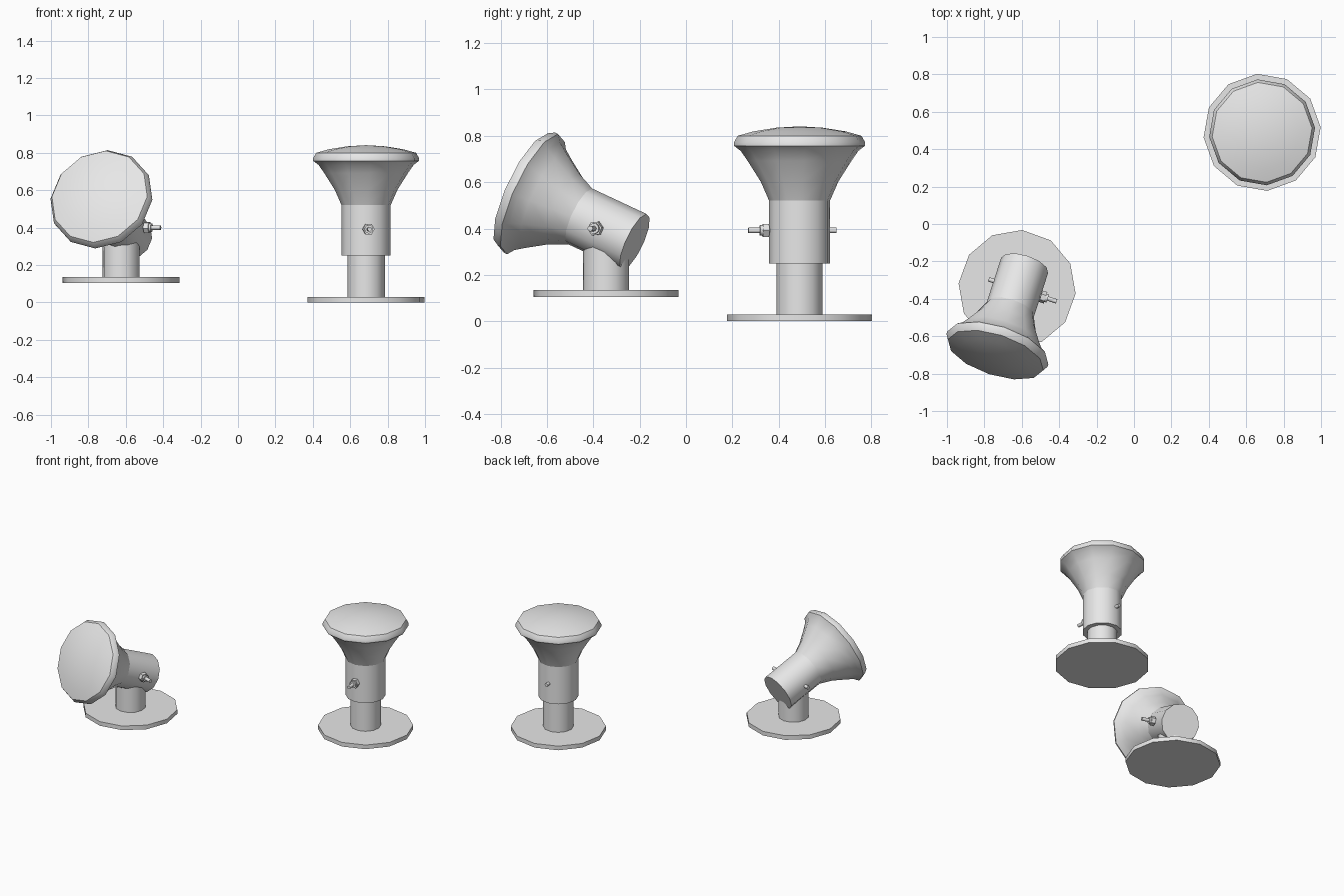
import bpy, bmesh, math
from mathutils import Matrix, Vector

cube = bpy.data.objects.get("Cube")
if cube:
    bpy.data.objects.remove(cube)

grey = bpy.data.materials.new("light_grey")
grey.use_nodes = True
grey.diffuse_color = (0.8, 0.8, 0.8, 1)
grey.node_tree.nodes["Principled BSDF"].inputs["Base Color"].default_value = (0.8, 0.8, 0.8, 1)


def lathe(name, profile, matrix, sides=12, smooth_angle=35):
    """Turn (radius, height) points around z, cap both ends, then place."""
    bm = bmesh.new()
    rings = []
    for r, z in profile:
        if r == 0:
            rings.append([bm.verts.new((0, 0, z))] * sides)
            continue
        rings.append([bm.verts.new((r * math.cos(math.tau * i / sides),
                                    r * math.sin(math.tau * i / sides), z))
                      for i in range(sides)])
    for low, high in zip(rings, rings[1:]):
        for i in range(sides):
            j = (i + 1) % sides
            corners = dict.fromkeys((low[i], low[j], high[j], high[i]))
            bm.faces.new(list(corners))
    for ring in (rings[0], rings[-1]):
        if len(set(ring)) > 2:
            bm.faces.new(ring)
    bmesh.ops.recalc_face_normals(bm, faces=bm.faces[:])
    mesh = bpy.data.meshes.new(name)
    bm.to_mesh(mesh)
    bm.free()
    for p in mesh.polygons:
        p.use_smooth = True
    mesh.set_sharp_from_angle(angle=math.radians(smooth_angle))
    mesh.materials.append(grey)
    obj = bpy.data.objects.new(name, mesh)
    obj.matrix_world = matrix
    bpy.context.collection.objects.link(obj)
    return obj


def rod(name, radius, start, end, matrix, sides=12, smooth_angle=35):
    return lathe(name, [(radius, start), (radius, end)], matrix, sides, smooth_angle)


def rot(degrees, axis):
    return Matrix.Rotation(math.radians(degrees), 4, axis)


def lamp(side, centre, pivot_height, foot_turn, turn, tilt):
    # Foot plate and post
    foot = Matrix.Translation(centre) @ rot(foot_turn, 'Z')
    rod(side + "_base_plate", 0.314, 0, 0.03, foot)
    rod(side + "_post", 0.1, 0.03, pivot_height + 0.04, foot)

    # Tilting head, measured from the pivot bolt
    pivot = Matrix.Translation(Vector(centre) + Vector((0, 0, pivot_height)))
    head = pivot @ rot(turn, 'Z') @ rot(tilt, 'Y')
    rod(side + "_sleeve", 0.132, -0.142, 0.128, head)
    lathe(side + "_reflector",
          [(0.132, 0.128), (0.168, 0.21), (0.225, 0.3), (0.255, 0.343),
           (0.284, 0.365), (0.284, 0.38), (0.268, 0.408)], head)
    lathe(side + "_lens", [(0.268, 0.408), (0.2, 0.427), (0.1, 0.443), (0, 0.449)], head)

    # Pivot bolt and its hexagonal nut
    bolt = head @ rot(90, 'X')
    rod(side + "_bolt", 0.012, -0.16, 0.222, bolt)
    rod(side + "_nut", 0.032, 0.133, 0.16, bolt, 6, 30)
    rod(side + "_nut_collar", 0.023, 0.16, 0.172, bolt)


lamp("left", (0.685, 0.49, 0), 0.392, 5, 5, 0)
lamp("right", (-0.625, -0.345, 0.105), 0.295, -5, 72, -66)
